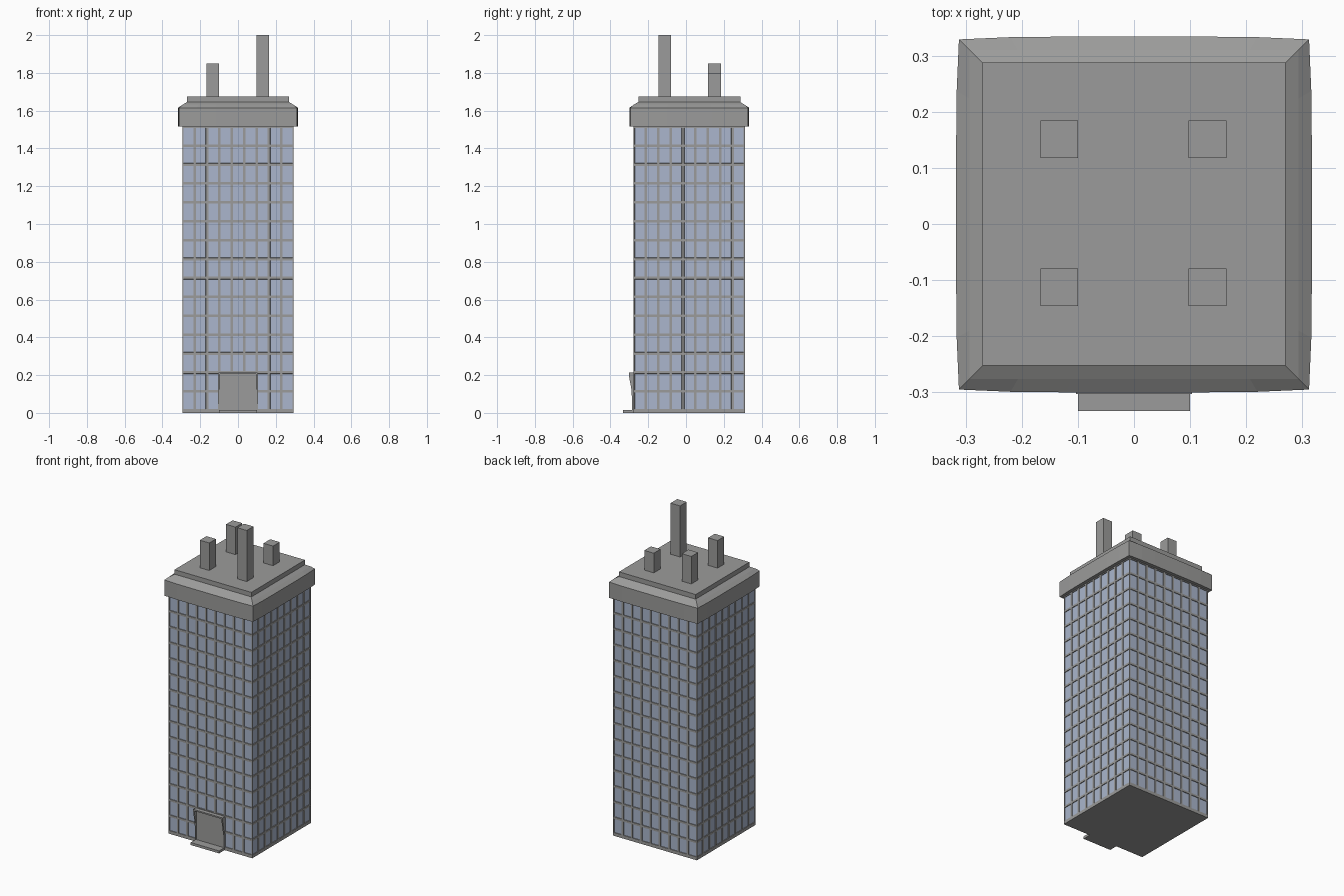
import bpy, bmesh
from math import radians
from mathutils import Matrix, Vector

if "Cube" in bpy.data.objects:
    bpy.data.objects.remove(bpy.data.objects["Cube"])

TOWER_Y, CROWN_Y, HALF = 0.017, 0.017, 0.295
FRONT = TOWER_Y - HALF


def colour(name, rgb):
    m = bpy.data.materials.new(name)
    m.diffuse_color = (*rgb, 1)
    m.use_nodes = True
    m.node_tree.nodes["Principled BSDF"].inputs["Base Color"].default_value = m.diffuse_color
    return m


stone = colour("dark_grey_stone", (0.33, 0.33, 0.325))
glass = colour("window_glass", (0.405, 0.47, 0.61))


def finish(name, bm):
    me = bpy.data.meshes.new(name)
    bm.to_mesh(me)
    bm.free()
    for m in (stone, glass):
        me.materials.append(m)
    ob = bpy.data.objects.new(name, me)
    bpy.context.collection.objects.link(ob)
    return ob


def box(name, x0, x1, y0, y1, z0, z1):
    bm = bmesh.new()
    mat = (Matrix.Translation(((x0 + x1) / 2, (y0 + y1) / 2, (z0 + z1) / 2))
           @ Matrix.Diagonal((x1 - x0, y1 - y0, z1 - z0, 1)))
    bmesh.ops.create_cube(bm, size=1, matrix=mat)
    return finish(name, bm)


# Base course
box("base", -HALF, HALF, FRONT, TOWER_Y + HALF, 0, 0.014)

# Curtain wall: 9 x 15 panes on each side, inset between thin mullions
bm = bmesh.new()
z0, z1 = 0.014, 1.515
for k in range(4):
    mat = (Matrix.Translation((0, TOWER_Y, 0)) @ Matrix.Rotation(radians(90 * k), 4, 'Z')
           @ Matrix.Translation((0, -HALF, (z0 + z1) / 2)) @ Matrix.Rotation(radians(90), 4, 'X')
           @ Matrix.Diagonal((2 * HALF, z1 - z0, 1, 1)))
    bmesh.ops.create_grid(bm, x_segments=9, y_segments=15, size=0.5, matrix=mat)
bmesh.ops.remove_doubles(bm, verts=bm.verts, dist=1e-4)
panes = bm.faces[:]
bmesh.ops.inset_individual(bm, faces=panes, thickness=0.0065, use_even_offset=True)
bmesh.ops.inset_individual(bm, faces=panes, thickness=0.0005, depth=-0.004, use_even_offset=True)
for f in panes:
    f.material_index = 1
finish("tower_windows", bm)

# Crown: slightly bowed square outline lofted through cornice levels
side = [(-0.312, 0.312), (-0.22, 0.316), (-0.12, 0.317), (0.12, 0.317), (0.22, 0.316)]
levels = [(0.0, 1.515), (0.0, 1.615), (0.019, 1.632), (0.046, 1.648)]
bm = bmesh.new()
rings = []
for inset, z in levels:
    ring = []
    for k in range(4):
        rot = Matrix.Rotation(radians(90 * k), 3, 'Z')
        for t, d in side:
            bow = (d - 0.312) * (1 if inset == 0 else 0)
            s = (0.312 - inset) / 0.312
            ring.append(bm.verts.new(rot @ Vector((t * s, -(0.312 * s + bow), z))
                                     + Vector((0, CROWN_Y, 0))))
    rings.append(ring)
for a, b in zip(rings, rings[1:]):
    for i in range(len(a)):
        j = (i + 1) % len(a)
        bm.faces.new((a[i], a[j], b[j], b[i]))
bm.faces.new(rings[0][::-1])
bm.faces.new(rings[-1])
finish("crown", bm)

# Roof slab
box("roof_slab", -0.27, 0.27, CROWN_Y + 0.001 - 0.27, CROWN_Y + 0.001 + 0.27, 1.645, 1.675)

# Rooftop stacks
for name, x, y, top in (("front_right", 0.131, -0.113, 2.0), ("front_left", -0.133, -0.113, 1.85),
                        ("back_left", -0.133, 0.151, 1.85), ("back_right", 0.131, 0.151, 1.80)):
    box("stack_" + name, x - 0.0335, x + 0.0335, y - 0.0335, y + 0.0335, 1.67, top)

# Entrance: step, door panel, tapered cheeks and lintel
box("entrance_step", -0.1, 0.1, -0.333, FRONT + 0.01, 0, 0.016)
box("door", -0.098, 0.098, FRONT - 0.003, FRONT + 0.01, 0.01, 0.21)
cheek = [(FRONT + 0.005, 0.012), (-0.285, 0.012), (-0.288, 0.12), (-0.303, 0.2),
         (-0.303, 0.215), (FRONT + 0.005, 0.215)]
for name, x in (("left", -0.103), ("right", 0.095)):
    bm = bmesh.new()
    f = bm.faces.new([bm.verts.new((x, y, z)) for y, z in cheek])
    ext = bmesh.ops.extrude_face_region(bm, geom=[f])
    bmesh.ops.translate(bm, vec=(0.008, 0, 0),
                        verts=[v for v in ext["geom"] if isinstance(v, bmesh.types.BMVert)])
    bmesh.ops.recalc_face_normals(bm, faces=bm.faces)
    finish("door_cheek_" + name, bm)
box("door_lintel", -0.103, 0.103, -0.303, FRONT + 0.005, 0.206, 0.215)
